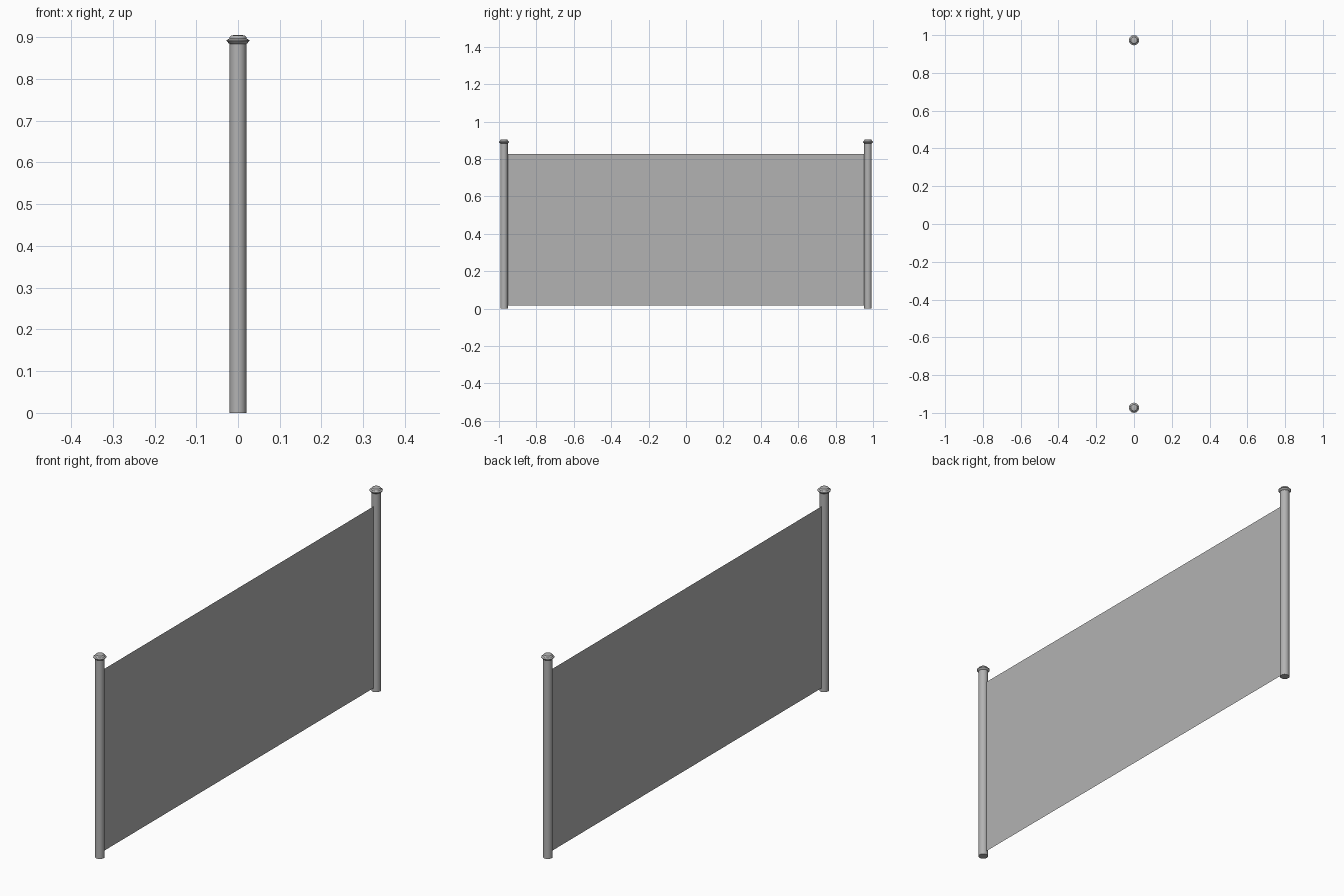
import bpy, bmesh
from math import cos, sin, tau

if "Cube" in bpy.data.objects:
    bpy.data.objects.remove(bpy.data.objects["Cube"])

SIDES = 16
POST_Y = 0.973

grey = bpy.data.materials.new("dark_grey")
grey.diffuse_color = (0.45, 0.45, 0.45, 1)
grey.use_nodes = True
grey.node_tree.nodes["Principled BSDF"].inputs["Base Color"].default_value = grey.diffuse_color


def add_object(name, bm):
    mesh = bpy.data.meshes.new(name)
    bm.to_mesh(mesh)
    bm.free()
    mesh.materials.append(grey)
    obj = bpy.data.objects.new(name, mesh)
    bpy.context.collection.objects.link(obj)
    return obj


def lathe(name, profile, y):
    """Closed turned solid from (radius, z) points."""
    bm = bmesh.new()
    rings = [[bm.verts.new((r * cos(tau * i / SIDES), y + r * sin(tau * i / SIDES), z))
              for i in range(SIDES)] for r, z in profile]
    for low, high in zip(rings, rings[1:]):
        for i in range(SIDES):
            j = (i + 1) % SIDES
            bm.faces.new((low[i], low[j], high[j], high[i]))
    bm.faces.new(rings[0][::-1])
    bm.faces.new(rings[-1])
    obj = add_object(name, bm)
    bpy.ops.object.select_all(action='DESELECT')
    obj.select_set(True)
    bpy.context.view_layer.objects.active = obj
    bpy.ops.object.shade_smooth_by_angle(angle=0.6)
    return obj


post_profile = [(0.020, 0), (0.020, 0.885)]
cap_profile = [(0.020, 0.884), (0.022, 0.885), (0.027, 0.891), (0.027, 0.893),
               (0.021, 0.897), (0.020, 0.900), (0.017, 0.9035), (0.010, 0.905)]

# Posts with turned caps at both ends
for side, y in (("left", -POST_Y), ("right", POST_Y)):
    lathe(f"{side}_post", post_profile, y)
    lathe(f"{side}_post_cap", cap_profile, y)

# Thin sheet stretched between the posts
bm = bmesh.new()
edge = POST_Y - 0.018
bm.faces.new([bm.verts.new(p) for p in
              ((0, -edge, 0.016), (0, edge, 0.016), (0, edge, 0.826), (0, -edge, 0.826))])
add_object("barrier_panel", bm)
